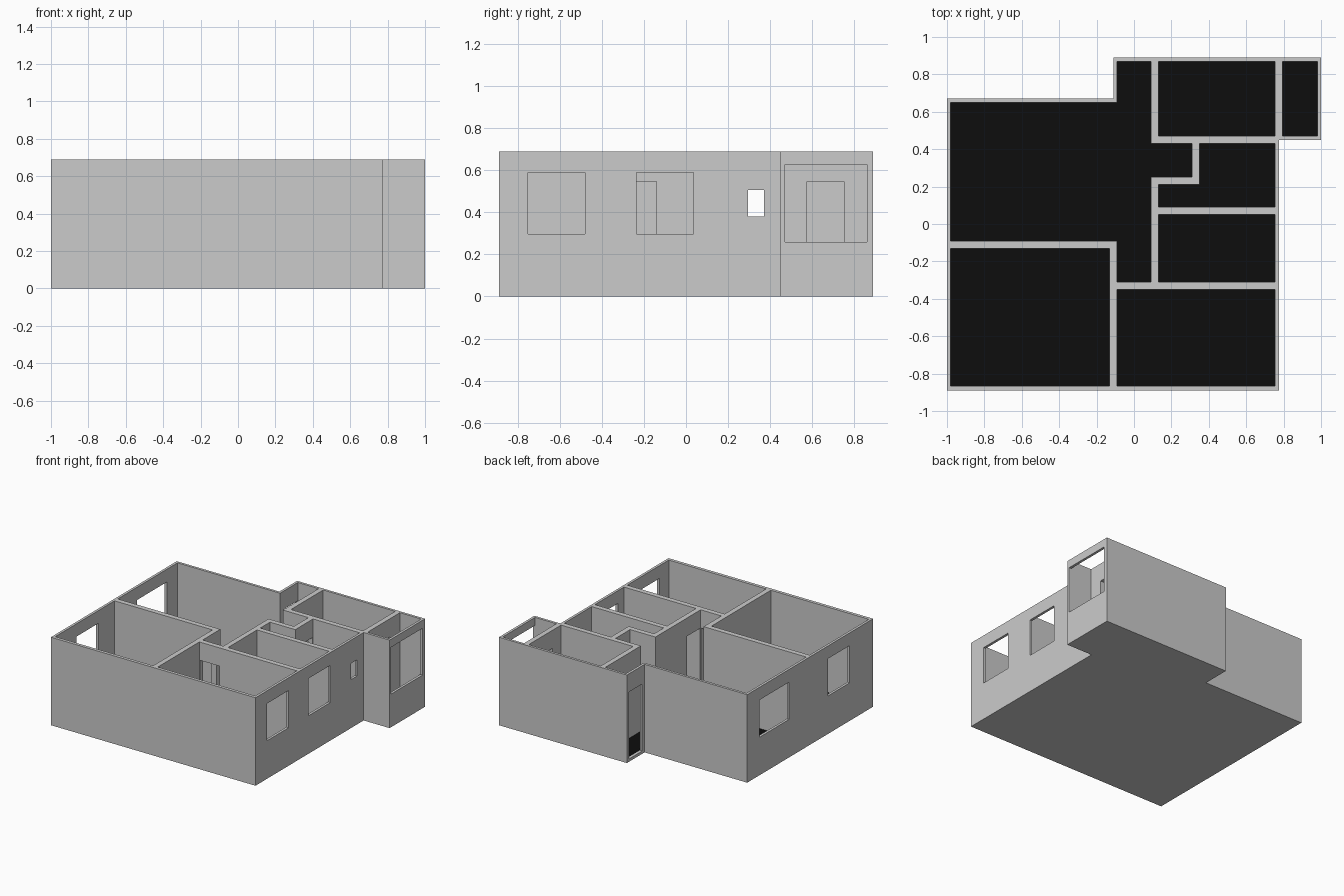
import bpy, bmesh

if "Cube" in bpy.data.objects:
    bpy.data.objects.remove(bpy.data.objects["Cube"])

H = 0.69          # wall height
FLOOR = 0.02      # top of base slab
DOOR_TOP = 0.547
E = 0.003         # cutter overshoot


def rect(x0, x1, y0, y1):
    return [(x0, y0), (x1, y0), (x1, y1), (x0, y1)]


def mesh_object(name, bm):
    me = bpy.data.meshes.new(name)
    bmesh.ops.recalc_face_normals(bm, faces=bm.faces)
    bm.to_mesh(me)
    bm.free()
    ob = bpy.data.objects.new(name, me)
    bpy.context.collection.objects.link(ob)
    return ob


def prisms(name, items):
    """Extrude each (outline, z0, z1) into one mesh; flat when z0 == z1."""
    bm = bmesh.new()
    for pts, z0, z1 in items:
        f = bm.faces.new([bm.verts.new((x, y, z0)) for x, y in pts])
        if z1 > z0:
            r = bmesh.ops.extrude_face_region(bm, geom=[f])
            top = [v for v in r["geom"] if isinstance(v, bmesh.types.BMVert)]
            bmesh.ops.translate(bm, verts=top, vec=(0, 0, z1 - z0))
    return mesh_object(name, bm)


def subtract(target, cutter):
    m = target.modifiers.new("cut", "BOOLEAN")
    m.operation, m.solver, m.object = "DIFFERENCE", "EXACT", cutter
    bpy.context.view_layer.objects.active = target
    bpy.ops.object.modifier_apply(modifier=m.name)
    bpy.data.objects.remove(cutter)


# Footprint of the apartment
outline = [(-1, -.89), (.775, -.89), (.775, .45), (1, .45), (1, .89),
           (-.11, .89), (-.11, .67), (-1, .67)]

# Rooms: living room with hall, bathroom, then the rectangular rooms
rooms = [
    [(-.98, -.09), (-.09, -.09), (-.09, -.31), (.09, -.31), (.09, .25),
     (.31, .25), (.31, .43), (.09, .43), (.09, .87), (-.09, .87),
     (-.09, .65), (-.98, .65)],
    [(.13, .09), (.755, .09), (.755, .43), (.35, .43), (.35, .21), (.13, .21)],
    rect(-.98, -.13, -.865, -.13),     # left bedroom
    rect(-.09, .755, -.865, -.35),     # right bedroom
    rect(.13, .755, -.31, .05),        # middle room
    rect(.13, .755, .47, .87),         # kitchen
    rect(.795, .98, .47, .87),         # balcony
]

# Doors: wall faces x0,x1 and y0,y1
doors = [
    rect(-.11 - E, -.09 + E, .70, .865),    # entrance
    rect(-.13 - E, -.09 + E, -.305, -.14),  # left bedroom
    rect(-.085, .085, -.35 - E, -.31 + E),  # right bedroom
    rect(.09 - E, .13 + E, -.305, -.14),    # middle room
    rect(.31 - E, .35 + E, .255, .425),     # bathroom
    rect(.135, .305, .43 - E, .47 + E),     # kitchen
    rect(.755 - E, .795 + E, .575, .75),    # balcony
]

# Windows: outline plus sill and head height
left, right = (-1 - E, -.98 + E), (.755 - E, .775 + E)
windows = [
    (rect(*left, .15, .52), .298, .59),
    (rect(*left, -.60, -.33), .298, .59),
    (rect(*right, -.75, -.48), .298, .59),
    (rect(*right, -.235, .035), .298, .59),
    (rect(*right, .295, .37), .38, .507),
    (rect(.98 - E, 1 + E, .47, .86), .26, .627),
]

# Walls and base slab
walls = prisms("walls", [(outline, 0, H)])
subtract(walls, prisms("room_cutter", [(r, FLOOR, H + .1) for r in rooms]))
subtract(walls, prisms("opening_cutter",
                       [(d, FLOOR + .002, DOOR_TOP) for d in doors] + windows))

# Dark floor finish in every room
floor = prisms("floor", [(r, FLOOR + .001, FLOOR + .001) for r in rooms])
for p in floor.data.polygons:
    if p.normal.z < 0:
        p.flip()
mat = bpy.data.materials.new("dark_floor")
mat.diffuse_color = (0.004, 0.004, 0.004, 1)
mat.use_nodes = True
mat.node_tree.nodes["Principled BSDF"].inputs["Base Color"].default_value = mat.diffuse_color
floor.data.materials.append(mat)
